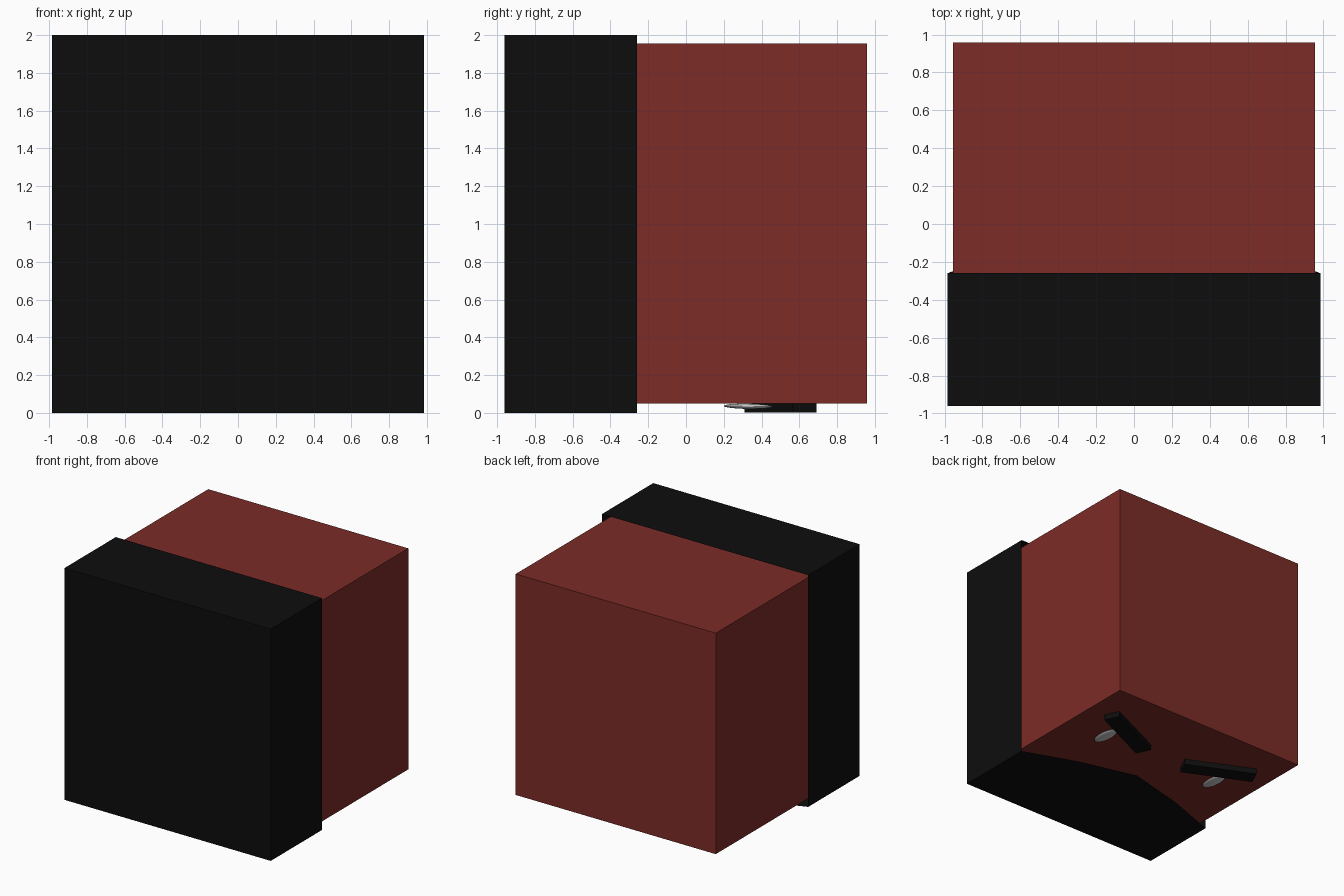
import bpy, bmesh, math
from mathutils import Matrix, Vector

if "Cube" in bpy.data.objects:
    bpy.data.objects.remove(bpy.data.objects["Cube"])


def material(name, rgb):
    m = bpy.data.materials.new(name)
    m.diffuse_color = (*rgb, 1)
    m.use_nodes = True
    m.node_tree.nodes["Principled BSDF"].inputs["Base Color"].default_value = m.diffuse_color
    return m


def add_object(name, bm, mat=None):
    me = bpy.data.meshes.new(name)
    bm.to_mesh(me)
    bm.free()
    ob = bpy.data.objects.new(name, me)
    bpy.context.collection.objects.link(ob)
    if mat:
        me.materials.append(mat)
    return ob


def add_box(name, centre, size, mat, angle=0):
    bm = bmesh.new()
    bmesh.ops.create_cube(bm, size=1, matrix=Matrix.Translation(centre)
                          @ Matrix.Rotation(angle, 4, 'Z')
                          @ Matrix.Diagonal((*size, 1)))
    return add_object(name, bm, mat)


red = material("red", (0.2, 0.025, 0.02))
black = material("black", (0.004, 0.004, 0.004))

# Head block, face side down
add_box("head", (0, 0.003, 1.003), (1.91, 1.91, 1.907), red)

# Hair: thin open shell around the front, with a peaked hairline underneath
W, F, B = 0.985, -0.96, -0.26
bm = bmesh.new()
v = lambda *p: bm.verts.new(p)
fl, fr, tfl, tfr = v(-W, F, 0), v(W, F, 0), v(-W, F, 2), v(W, F, 2)
bl, br, tbl, tbr = v(-W, B, 0), v(W, B, 0), v(-W, B, 2), v(W, B, 2)
peak = [v(0.53, -0.095, 0), v(0, 0.04, 0), v(-0.53, -0.095, 0)]
for f in ([fl, fr, tfr, tfl], [tfl, tfr, tbr, tbl],
          [fr, br, tbr, tfr], [fl, tfl, tbl, bl],
          [fr, fl, bl] + peak[::-1] + [br]):
    bm.faces.new(f)
add_object("hair", bm, black)

# Slanted eyebrows and flattened eyes on the underside
for s, side in ((1, "right"), (-1, "left")):
    add_box(side + "_eyebrow", (s * 0.487, 0.5, 0.027), (0.61, 0.137, 0.05),
            black, s * math.radians(24.7))
    bm = bmesh.new()
    bmesh.ops.create_uvsphere(bm, u_segments=32, v_segments=16, radius=1,
                              matrix=Matrix.Translation((s * 0.58, 0.328, 0.035))
                              @ Matrix.Rotation(math.radians(-1), 4, 'X')
                              @ Matrix.Diagonal((0.055, 0.128, 0.014, 1)))
    for f in bm.faces:
        f.smooth = True
    add_object(side + "_eye", bm)
